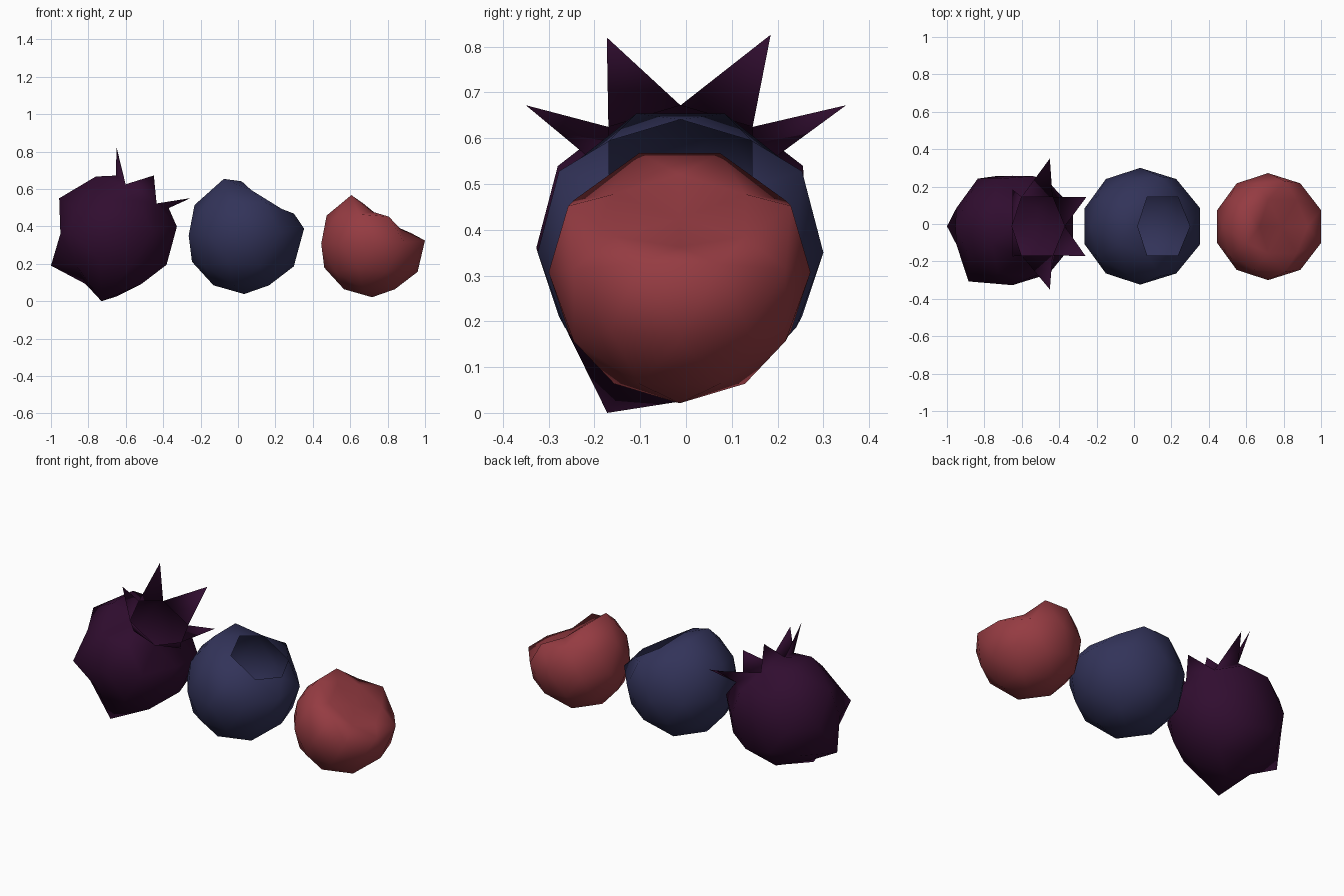
import bpy, bmesh
from mathutils import Vector

if "Cube" in bpy.data.objects:
    bpy.data.objects.remove(bpy.data.objects["Cube"], do_unlink=True)

# Stem end of every berry points along this axis
AXIS = Vector((0.526, 0, 0.851))


def material(name, rgb):
    m = bpy.data.materials.new(name)
    m.use_nodes = True
    color = (*rgb, 1)
    m.diffuse_color = color
    m.node_tree.nodes["Principled BSDF"].inputs["Base Color"].default_value = color
    return m


def finish(bm, name, mat, center):
    mesh = bpy.data.meshes.new(name)
    bm.to_mesh(mesh)
    bm.free()
    mesh.materials.append(mat)
    ob = bpy.data.objects.new(name, mesh)
    ob.location = center
    bpy.context.collection.objects.link(ob)
    bpy.ops.object.select_all(action="DESELECT")
    ob.select_set(True)
    bpy.context.view_layer.objects.active = ob
    bpy.ops.object.shade_smooth()


def berry(radius, lip, sink):
    """Low-poly ball with a raised lip round a hexagonal stem scar."""
    bm = bmesh.new()
    bmesh.ops.create_icosphere(bm, subdivisions=2, radius=radius)
    for v in bm.verts:
        d = v.co.dot(AXIS) / radius
        if d > 0.95:
            v.co = AXIS * (radius * 0.83 - sink - 0.015)
        elif d > 0.7:
            v.co -= AXIS * sink
        elif d > 0.4:
            v.co += AXIS * lip
        elif d > 0.2:
            v.co += AXIS * lip * 0.4
    return bm


def nearest(bm, direction):
    return max(bm.verts, key=lambda v: v.co.normalized().dot(Vector(direction)))


def open_scar(bm):
    """Cut the hexagon away, leaving a hollow shell; return its rim."""
    bmesh.ops.delete(bm, geom=[nearest(bm, AXIS)], context="VERTS")
    return [e for e in bm.edges if e.is_boundary]


red = material("berry red", (0.30, 0.044, 0.054))
blue = material("berry blue", (0.032, 0.033, 0.1))
purple = material("dark purple", (0.03, 0.004, 0.029))

# Red berry: shallow dished top
finish(berry(0.286, 0.02, 0.085), "red_berry", red, (0.717, -0.014, 0.307))

# Blue berry: hollow, with an open hexagonal mouth
bm = berry(0.312, 0.045, 0.025)
open_scar(bm)
finish(bm, "blue_berry", blue, (0.033, -0.012, 0.35))

# Purple berry: hollow knobbly body, with single corners pulled out or in
bm = berry(0.315, 0.045, 0.004)
for direction, place in (
    ((-0.894, 0, -0.447), (-0.35, 0, -0.17)),
    ((0, 0, -1), (0, 0, -0.335)),
    ((-0.162, -0.5, -0.851), (-0.08, -0.16, -0.36)),
    ((-0.588, -0.809, 0), (-0.235, -0.295, 0)),
    ((-0.851, 0, 0.526), (-0.306, 0, 0.19)),
    ((0, 1, 0), (0, 0.27, 0)),
    ((0.588, 0.809, 0), (0.18, 0.25, 0.01)),
):
    nearest(bm, direction).co = place

# Crown: one flat spike on each edge of the open mouth
tips = [Vector(p) for p in (
    (0, 0.197, 0.466), (0.2, 0.362, 0.312), (0.395, 0.155, 0.19),
    (0, -0.161, 0.46), (0.2, -0.338, 0.312), (0.39, -0.158, 0.19),
)]
for edge in open_scar(bm):
    corner = edge.link_loops[0]
    a, b = corner.vert, corner.link_loop_next.vert
    mid = (a.co + b.co) / 2
    tip = bm.verts.new(min(tips, key=lambda p: (p - mid).length))
    bm.faces.new((b, a, tip))
finish(bm, "purple_berry_with_crown", purple, (-0.65, -0.012, 0.36))
